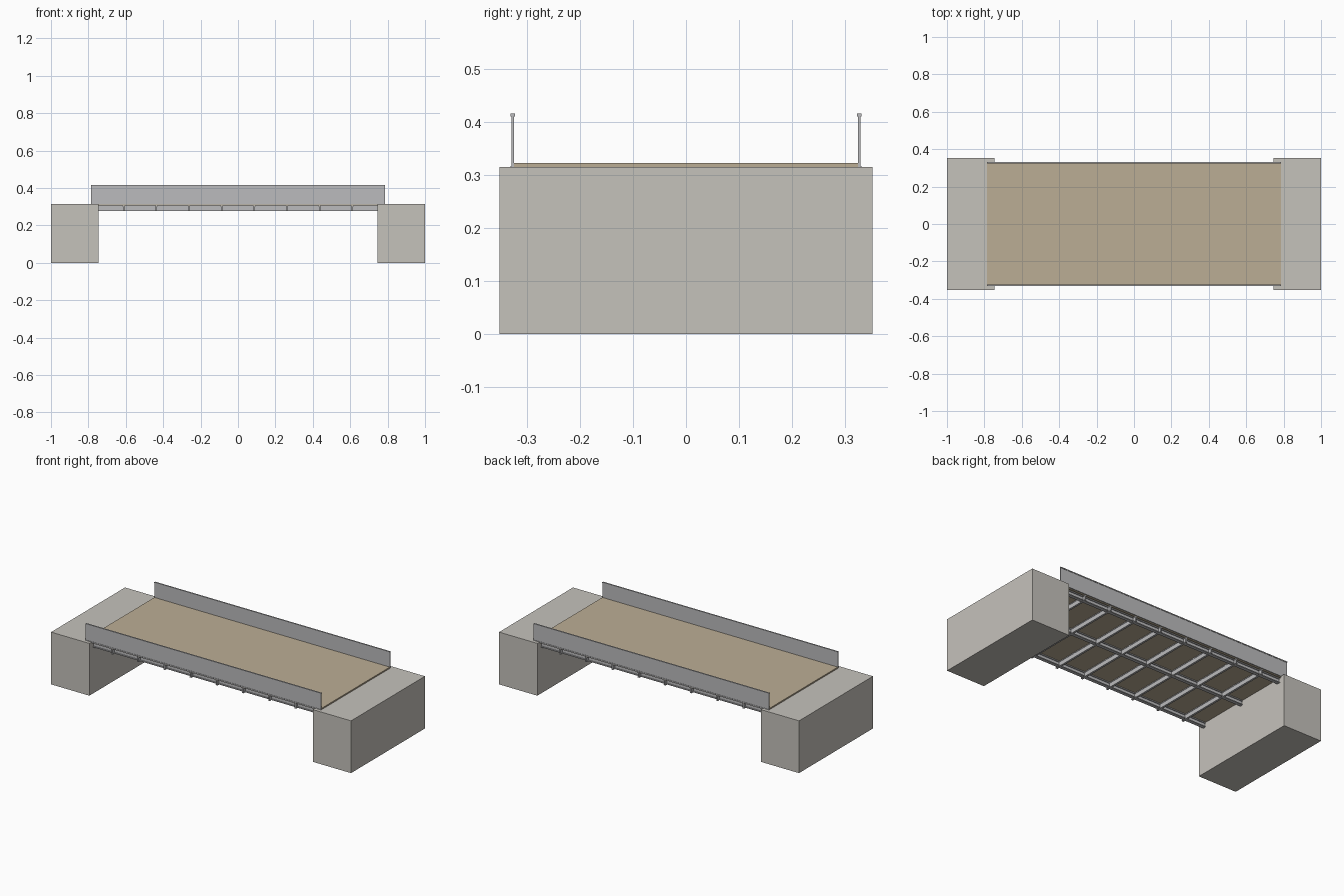
import bpy, bmesh

if "Cube" in bpy.data.objects:
    bpy.data.objects.remove(bpy.data.objects["Cube"])


def mat(name, col):
    m = bpy.data.materials.new(name)
    m.diffuse_color = (*col, 1)
    m.use_nodes = True
    m.node_tree.nodes["Principled BSDF"].inputs["Base Color"].default_value = m.diffuse_color
    return m


STONE = mat("concrete", (0.56, 0.54, 0.50))
STEEL = mat("steel", (0.50, 0.50, 0.51))
DECK = mat("deck_surface", (0.50, 0.42, 0.30))


def finish(name, bm, material):
    bmesh.ops.recalc_face_normals(bm, faces=bm.faces)
    me = bpy.data.meshes.new(name)
    bm.to_mesh(me)
    bm.free()
    ob = bpy.data.objects.new(name, me)
    me.materials.append(material)
    bpy.context.collection.objects.link(ob)
    return ob


def box(name, lo, hi, material):
    bm = bmesh.new()
    bmesh.ops.create_cube(bm, size=1)
    for v in bm.verts:
        for i in range(3):
            v.co[i] = lo[i] + (v.co[i] + 0.5) * (hi[i] - lo[i])
    return finish(name, bm, material)


def i_beam(name, axis, offset, half_len, z0, z1, flange, web, thick, material):
    """I-section extruded along x or y, centred at offset on the other axis."""
    f, w = flange / 2, web / 2
    right = [(f, z0), (f, z0 + thick), (w, z0 + thick),
             (w, z1 - thick), (f, z1 - thick), (f, z1)]
    prof = right + [(-a, z) for a, z in reversed(right)]
    bm = bmesh.new()

    def put(s, a, z):
        return bm.verts.new((s, offset + a, z) if axis == "x" else (offset + a, s, z))

    face = bm.faces.new([put(-half_len, a, z) for a, z in prof])
    ext = bmesh.ops.extrude_face_region(bm, geom=[face], use_keep_orig=True)
    for v in ext["geom"]:
        if isinstance(v, bmesh.types.BMVert):
            v.co["xy".index(axis)] = half_len
    return finish(name, bm, material)


# Abutments at both ends
box("abutment_left", (-1, -0.352, 0), (-0.745, 0.352, 0.315), STONE)
box("abutment_right", (0.745, -0.352, 0), (1, 0.352, 0.315), STONE)

# Deck slab
box("deck", (-0.785, -0.325, 0.306), (0.785, 0.325, 0.323), DECK)

# Tall side girders forming the parapets
for side, s in (("front", -1), ("back", 1)):
    i_beam(f"side_girder_{side}", "x", s * 0.327, 0.785, 0.311, 0.416,
           0.008, 0.004, 0.006, STEEL)

# Lengthwise stringers under the deck
for i in range(3):
    i_beam(f"stringer_{i + 1}", "x", (i - 1) * 0.306, 0.76, 0.278, 0.306,
           0.02, 0.008, 0.005, STEEL)

# Cross beams tying the stringers, ends projecting past them
for i in range(8):
    i_beam(f"cross_beam_{i + 1}", "y", (i - 3.5) * 0.1745, 0.328, 0.276, 0.306,
           0.012, 0.008, 0.004, STEEL)
